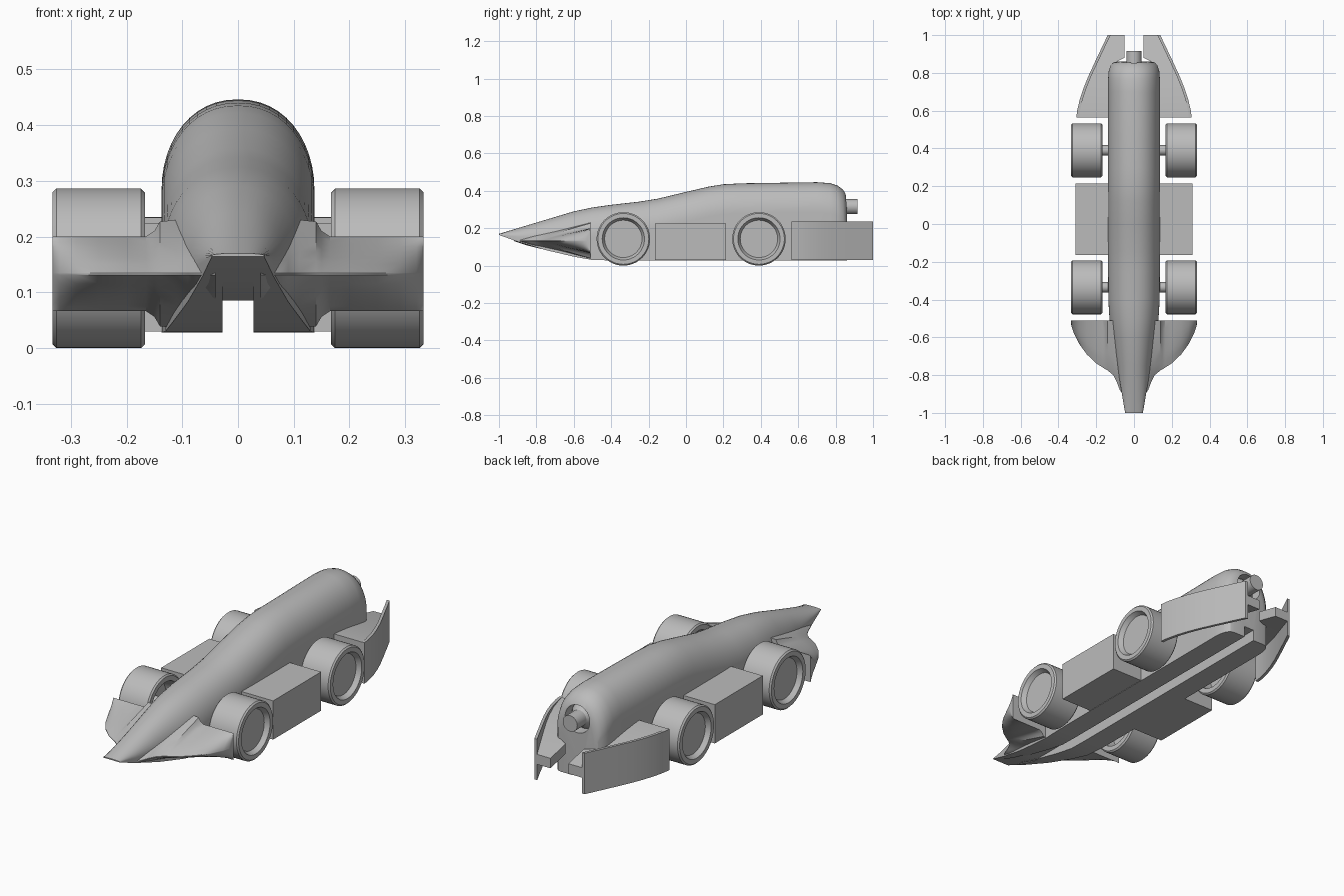
import bpy, bmesh, math

if "Cube" in bpy.data.objects:
    bpy.data.objects.remove(bpy.data.objects["Cube"])

grey = bpy.data.materials.new("plain_grey")
grey.use_nodes = True
grey.diffuse_color = (0.5, 0.5, 0.5, 1)
grey.node_tree.nodes["Principled BSDF"].inputs["Base Color"].default_value = (0.5, 0.5, 0.5, 1)


def loft(name, rings, angle=30):
    """Skin a list of closed rings, cap both ends and shade it."""
    bm = bmesh.new()
    rows = [[bm.verts.new(p) for p in ring] for ring in rings]
    n = len(rows[0])
    for a, b in zip(rows, rows[1:]):
        for i in range(n):
            j = (i + 1) % n
            bm.faces.new((a[i], a[j], b[j], b[i]))
    bm.faces.new(rows[0])
    bm.faces.new(rows[-1])
    bmesh.ops.remove_doubles(bm, verts=bm.verts, dist=0.0002)
    bmesh.ops.recalc_face_normals(bm, faces=bm.faces)
    mesh = bpy.data.meshes.new(name)
    bm.to_mesh(mesh)
    bm.free()
    mesh.materials.append(grey)
    obj = bpy.data.objects.new(name, mesh)
    bpy.context.collection.objects.link(obj)
    smooth(obj, angle)
    return obj


def smooth(obj, angle=30):
    bpy.ops.object.select_all(action="DESELECT")
    obj.select_set(True)
    bpy.context.view_layer.objects.active = obj
    bpy.ops.object.shade_smooth_by_angle(angle=math.radians(angle))


def turned(name, profile, axis, center, sides=48):
    """Revolve (position, radius) pairs around the x or y axis."""
    rings = []
    for pos, r in profile:
        ring = []
        for k in range(sides):
            a = 2 * math.pi * k / sides
            u, v = r * math.cos(a), r * math.sin(a)
            ring.append((pos, center[1] + u, center[2] + v) if axis == "x"
                        else (center[0] + u, pos, center[2] + v))
        rings.append(ring)
    return loft(name, rings)


# Body: half width, bottom and top height along the length
stations = [
    (-1.0, 0.047, 0.164, 0.17), (-0.9, 0.064, 0.128, 0.2), (-0.75, 0.09, 0.083, 0.245),
    (-0.6, 0.116, 0.048, 0.29), (-0.5, 0.13, 0.03, 0.311), (-0.4, 0.136, 0.028, 0.325),
    (-0.25, 0.137, 0.028, 0.342), (-0.15, 0.137, 0.028, 0.358), (0.0, 0.137, 0.028, 0.394),
    (0.12, 0.137, 0.028, 0.422), (0.2, 0.137, 0.028, 0.435), (0.3, 0.137, 0.028, 0.44),
    (0.7, 0.137, 0.028, 0.446), (0.77, 0.137, 0.028, 0.441), (0.81, 0.134, 0.028, 0.428),
    (0.84, 0.124, 0.028, 0.406), (0.855, 0.11, 0.028, 0.38), (0.86, 0.092, 0.028, 0.355)]


def body_ring(y, w, low, top):
    groove = max(low, 0.085)
    arch = min(0.16, 0.65 * (top - low))
    half = [(0.028, groove), (0.028, low), (w, low)]
    for k in range(12):
        a = math.pi / 2 * k / 12
        half.append((w * math.cos(a) ** 0.92, top - arch + arch * math.sin(a)))
    ring = half + [(0, top)] + [(-x, z) for x, z in reversed(half)]
    return [(x, y, z) for x, z in ring]


body = loft("body", [body_ring(*s) for s in stations])

# Bore in the tail for the gas cartridge
bore = turned("bore_cutter", [(0.78, 0.068), (0.95, 0.068)], "y", (0, 0, 0.315))
bore.hide_render = True
cut = body.modifiers.new("bore", "BOOLEAN")
cut.operation = "DIFFERENCE"
cut.solver = "EXACT"
cut.object = bore
bpy.context.view_layer.objects.active = body
bpy.ops.object.modifier_apply(modifier=cut.name)
bpy.data.objects.remove(bore)
smooth(body)

turned("cartridge", [(0.77, 0.064), (0.81, 0.064), (0.845, 0.04), (0.917, 0.04)],
       "y", (0, 0, 0.315))

# Front wing: leading edge and root thickening by span
wing_plan = [
    (0.04, -0.92, 0.03), (0.075, -0.88, 0.03), (0.09, -0.84, 0.03), (0.11, -0.8, 0.03),
    (0.14, -0.775, 0.027), (0.15, -0.77, 0.01), (0.165, -0.76, 0.0), (0.2, -0.738, 0),
    (0.25, -0.69, 0), (0.29, -0.635, 0), (0.32, -0.575, 0), (0.33, -0.545, 0),
    (0.333, -0.53, 0)]


def wing_ring(side, x, lead, root):
    mid, back, steps = 0.133, -0.51, 6
    upper, lower = [], []
    for k in range(steps + 1):
        t = k / steps
        h = 0.002 + (0.065 + root) * t ** 0.8
        y = lead + (back - lead) * t
        upper.append((side * x, y, mid + h))
        lower.append((side * x, y, mid - h))
    return upper + lower[::-1]


# Tail fins: outer edge of the curved upright plate
fin_plan = [(0.565, 0.305), (0.6, 0.301), (0.66, 0.287), (0.72, 0.267), (0.78, 0.243),
            (0.84, 0.215), (0.86, 0.206), (0.88, 0.196), (0.94, 0.168), (1.0, 0.139)]


def fin_ring(side, y, x):
    return [(side * a, y, z) for a, z in
            ((x, 0.03), (x, 0.235), (x - 0.015, 0.235), (x - 0.015, 0.03))]


def shelf_ring(side, y, x):
    t = (y - 0.565) / 0.435
    top = 0.234 - 0.075 * t ** 1.4
    inner = 0.09 if y < 0.87 else 0.05
    return [(side * a, y, z) for a, z in
            ((inner, top - 0.05), (inner, top), (x - 0.008, top), (x - 0.008, top - 0.05))]


wheel_profile = [(0.235, 0.1), (0.167, 0.112), (0.167, 0.136), (0.174, 0.143),
                 (0.326, 0.143), (0.333, 0.136), (0.333, 0.113), (0.31, 0.1)]

for label, side in (("left", 1), ("right", -1)):
    loft(label + "_front_wing", [wing_ring(side, *p) for p in wing_plan])
    loft(label + "_tail_fin", [fin_ring(side, *p) for p in fin_plan])
    loft(label + "_tail_shelf", [shelf_ring(side, *p) for p in fin_plan])

    # Side pod
    loft(label + "_side_pod", [
        [(side * x, y, z) for x, z in ((0.1, 0.03), (0.31, 0.03), (0.31, 0.224), (0.1, 0.224))]
        for y in (-0.165, 0.215)])

    # Wheels and axles
    for end, y in (("front", -0.335), ("rear", 0.39)):
        turned(f"{label}_{end}_wheel", [(side * x, r) for x, r in wheel_profile],
               "x", (0, y, 0.143))
        turned(f"{label}_{end}_axle", [(side * 0.1, 0.027), (side * 0.25, 0.027)],
               "x", (0, y, 0.143), 24)
